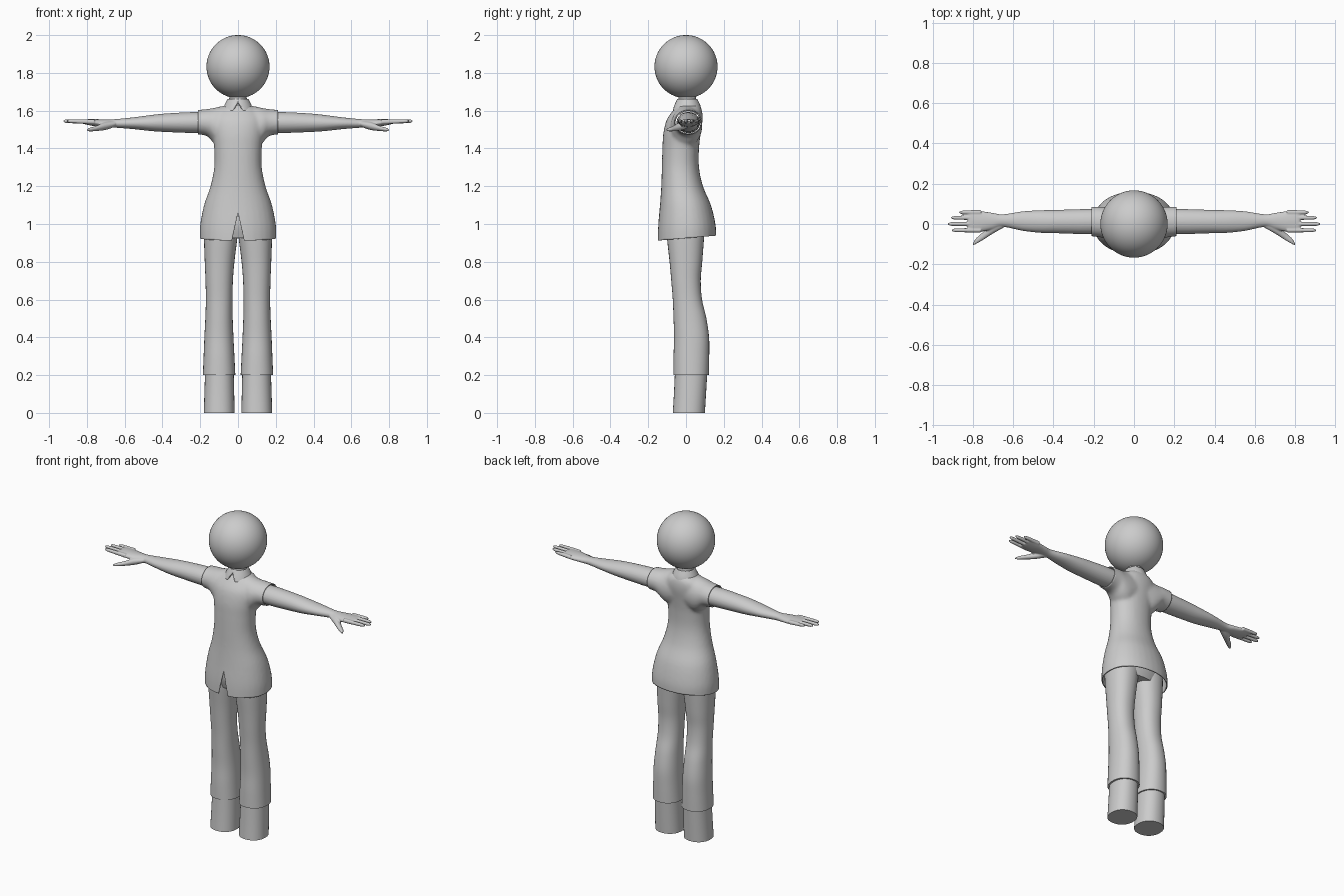
import bpy, bmesh, math
from mathutils import Vector

if "Cube" in bpy.data.objects:
    bpy.data.objects.remove(bpy.data.objects["Cube"], do_unlink=True)

grey = bpy.data.materials.new("plain grey")
GREY = (0.6, 0.6, 0.6, 1)
grey.diffuse_color = GREY
grey.use_nodes = True
grey.node_tree.nodes["Principled BSDF"].inputs["Base Color"].default_value = GREY


def spline(rows, steps):
    """Smooth in-between rows through the given ones."""
    out = []
    for i in range(len(rows) - 1):
        quad = [rows[max(i - 1, 0)], rows[i], rows[i + 1], rows[min(i + 2, len(rows) - 1)]]
        for s in range(steps):
            t = s / steps
            out.append([b + t / 2 * (c - a + t * (2 * a - 5 * b + 4 * c - d + t * (3 * (b - c) + d - a)))
                        for a, b, c, d in zip(*quad)])
    return out + [list(rows[-1])]


def loft(bm, rows, axis="Z", side=1, power=2.0, sides=32, steps=5, caps=True):
    """Rows are (position, a low, a high, b low, b high): a, b = x, y along Z or y, z along X."""
    rings = []
    for t, a0, a1, b0, b1 in spline(rows, steps):
        ring = []
        for k in range(sides):
            ang = math.tau * k / sides
            c, s = math.cos(ang), math.sin(ang)
            a = (a0 + a1) / 2 + (a1 - a0) / 2 * math.copysign(abs(c) ** (2 / power), c)
            b = (b0 + b1) / 2 + (b1 - b0) / 2 * math.copysign(abs(s) ** (2 / power), s)
            ring.append(bm.verts.new((a, b, t) if axis == "Z" else (t * side, a, b)))
        rings.append(ring)
    faces = []
    for low, high in zip(rings, rings[1:]):
        for k in range(sides):
            n = (k + 1) % sides
            faces.append(bm.faces.new((low[k], low[n], high[n], high[k])))
    if caps:
        faces += [bm.faces.new(rings[0][::-1]), bm.faces.new(rings[-1])]
    bmesh.ops.recalc_face_normals(bm, faces=faces)


def make(name, bm, mirror=False):
    mesh = bpy.data.meshes.new(name)
    bm.to_mesh(mesh)
    bm.free()
    mesh.materials.append(grey)
    obj = bpy.data.objects.new(name, mesh)
    bpy.context.collection.objects.link(obj)
    if mirror:
        obj.modifiers.new("mirror", "MIRROR").use_mirror_merge = False
    return obj


def fuse(obj, voxel, rounds):
    """Merge overlapping pieces into one smooth skin."""
    remesh = obj.modifiers.new("fuse", "REMESH")
    remesh.mode, remesh.voxel_size = "VOXEL", voxel
    soft = obj.modifiers.new("soften", "SMOOTH")
    soft.factor, soft.iterations = 0.5, rounds
    graph = bpy.context.evaluated_depsgraph_get()
    mesh = bpy.data.meshes.new_from_object(obj.evaluated_get(graph))
    obj.modifiers.clear()
    obj.data = mesh
    if not mesh.materials:
        mesh.materials.append(grey)


def trim(bm, point, normal):
    bmesh.ops.bisect_plane(bm, geom=bm.verts[:] + bm.edges[:] + bm.faces[:], plane_co=point,
                           plane_no=normal, clear_outer=True)


def notch(bm, apex, width, height):
    """Cut an upside-down V from the front."""
    for sign in (1, -1):
        faces = [f for f in bm.faces if f.calc_center_median().y < 0
                 and f.calc_center_median().z < apex + 0.03]
        geom = set(faces) | {e for f in faces for e in f.edges} | {v for f in faces for v in f.verts}
        bmesh.ops.bisect_plane(bm, geom=list(geom), plane_co=(0, 0, apex),
                               plane_no=(sign * height, 0, width))
    gone = [f for f in bm.faces if f.calc_center_median().y < 0
            and abs(f.calc_center_median().x) < width * (apex - f.calc_center_median().z) / height]
    bmesh.ops.delete(bm, geom=gone, context="FACES")


def shell(obj, thickness):
    solid = obj.modifiers.new("cloth", "SOLIDIFY")
    solid.thickness, solid.offset = thickness, -1


# Head
bm = bmesh.new()
bmesh.ops.create_uvsphere(bm, u_segments=48, v_segments=32, radius=0.167)
bmesh.ops.translate(bm, verts=bm.verts, vec=(0, 0, 1.833))
make("head", bm)

# Neck
bm = bmesh.new()
loft(bm, [(1.58, -.06, .06, -.04, .07), (1.64, -.048, .048, -.04, .055), (1.72, -.045, .045, -.04, .05)])
make("neck", bm)

# Shirt: body and sleeves fused, then hemmed and notched
bm = bmesh.new()
loft(bm, [(.84, -.2, .2, -.15, .158), (.93, -.203, .203, -.15, .16), (1.0, -.2, .2, -.147, .156),
          (1.1, -.18, .18, -.138, .132), (1.2, -.146, .146, -.131, .09), (1.3, -.126, .126, -.128, .069),
          (1.4, -.126, .126, -.125, .069), (1.48, -.136, .136, -.12, .078), (1.55, -.142, .142, -.103, .088),
          (1.6, -.115, .115, -.07, .085), (1.63, -.065, .065, -.045, .07)], power=2.15)
for side in (1, -1):
    loft(bm, [(.03, -.08, .08, 1.42, 1.628), (.09, -.08, .085, 1.41, 1.623), (.13, -.08, .086, 1.43, 1.614),
              (.16, -.068, .086, 1.463, 1.609), (.2, -.062, .086, 1.473, 1.605),
              (.25, -.06, .086, 1.474, 1.602)], axis="X", side=side)
shirt = make("shirt", bm)
fuse(shirt, 0.01, 5)
bm = bmesh.new()
bm.from_mesh(shirt.data)
trim(bm, (0, 0, .925), (0, .083, -1))
for side in (1, -1):
    trim(bm, (.212 * side, 0, 0), (side, 0, 0))
notch(bm, 1.06, .032, .145)
bm.to_mesh(shirt.data)
bm.free()
shell(shirt, .006)

# Collar
bm = bmesh.new()
loft(bm, [(1.602, -.083, .083, -.074, .083), (1.63, -.071, .071, -.062, .075),
          (1.662, -.055, .055, -.046, .06)], caps=False)
notch(bm, 1.645, .025, .04)
shell(make("collar", bm), .008)

# Trousers: hips and legs
bm = bmesh.new()
loft(bm, [(.925, -.17, .17, -.09, .09), (1.0, -.18, .18, -.11, .11), (1.1, -.15, .15, -.1, .09)])
make("trouser_hips", bm)
bm = bmesh.new()
loft(bm, [(.2, .014, .186, -.067, .121), (.3, .019, .182, -.066, .123), (.4, .024, .178, -.063, .122),
          (.5, .028, .173, -.066, .108), (.6, .029, .17, -.07, .085), (.7, .027, .172, -.078, .078),
          (.8, .019, .176, -.087, .086), (.92, .004, .18, -.1, .095), (1.0, -.005, .18, -.105, .1)], power=2.2)
make("trouser_legs", bm, mirror=True)

# Feet
bm = bmesh.new()
loft(bm, [(0, .018, .181, -.07, .1), (.1, .02, .178, -.064, .106), (.23, .023, .174, -.058, .114)], power=2.2)
make("feet", bm, mirror=True)

# Arms with hands, fused into one skin
bm = bmesh.new()
loft(bm, [(.14, -.048, .075, 1.482, 1.592), (.25, -.05, .074, 1.482, 1.592), (.38, -.046, .07, 1.487, 1.585),
          (.46, -.044, .068, 1.492, 1.577), (.55, -.034, .063, 1.502, 1.565), (.65, -.014, .048, 1.51, 1.555),
          (.7, -.026, .055, 1.513, 1.554), (.76, -.038, .064, 1.518, 1.555), (.81, -.038, .066, 1.528, 1.554),
          (.825, -.03, .058, 1.534, 1.55)], axis="X")
for y, tip in ((.058, .868), (.031, .908), (0, .926), (-.031, .905)):
    loft(bm, [(.76, y - .012, y + .012, 1.528, 1.553), (tip - .04, y - .01, y + .01, 1.533, 1.554),
              (tip - .012, y - .008, y + .008, 1.536, 1.553), (tip, y - .003, y + .003, 1.542, 1.549)],
         axis="X", sides=16)
loft(bm, [(.65, -.02, .03, 1.515, 1.545), (.7, -.048, .005, 1.498, 1.54), (.75, -.08, -.04, 1.492, 1.52),
          (.785, -.1, -.072, 1.49, 1.51), (.8, -.107, -.096, 1.493, 1.502)], axis="X", sides=16)
arms = make("arms", bm)
fuse(arms, 0.004, 3)
arms.modifiers.new("mirror", "MIRROR").use_mirror_merge = False

# Smooth shading with crisp hems
bpy.ops.object.select_all(action="DESELECT")
for obj in bpy.context.collection.objects:
    if obj.type == "MESH" and grey.name in obj.data.materials:
        obj.select_set(True)
        bpy.context.view_layer.objects.active = obj
bpy.ops.object.shade_smooth_by_angle(angle=math.radians(40))
